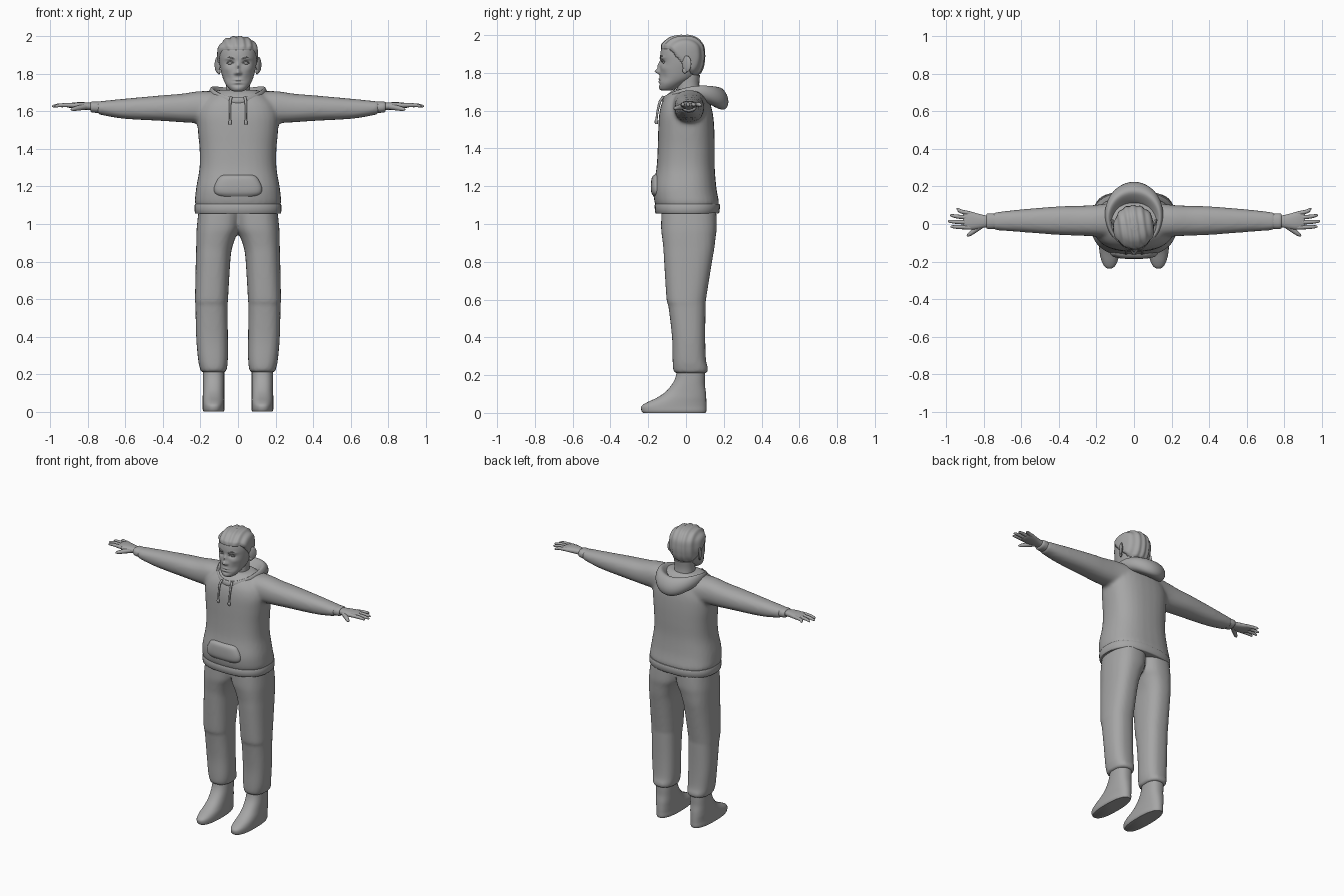
import bpy, bmesh, math
from mathutils import Vector

GREY = bpy.data.materials.new("plain grey")
GREY.diffuse_color = (0.38, 0.38, 0.38, 1)


def finish(name, bm, angle=50):
    bmesh.ops.recalc_face_normals(bm, faces=bm.faces)
    me = bpy.data.meshes.new(name)
    bm.to_mesh(me)
    bm.free()
    me.materials.append(GREY)
    ob = bpy.data.objects.new(name, me)
    bpy.context.collection.objects.link(ob)
    bpy.ops.object.select_all(action='DESELECT')
    ob.select_set(True)
    bpy.context.view_layer.objects.active = ob
    bpy.ops.object.shade_smooth_by_angle(angle=math.radians(angle))
    return ob


def spline(rows, sub):
    """Catmull-Rom through rows of numbers."""
    out = []
    for i in range(len(rows) - 1):
        p = [rows[max(i - 1, 0)], rows[i], rows[i + 1], rows[min(i + 2, len(rows) - 1)]]
        for s in range(sub):
            t = s / sub
            out.append([b + .5 * t * (c - a + t * (2*a - 5*b + 4*c - d + t * (3*(b - c) + d - a)))
                        for a, b, c, d in zip(*p)])
    return out + [list(rows[-1])]


def add_loft(bm, axis, rows, n=32, power=2.3, sub=4, flip=1):
    """Rows are (position on axis, low, high, low, high) for the other two axes."""
    rings = []
    for t, a0, a1, b0, b1 in spline(rows, sub):
        ring = []
        for i in range(n):
            c, s = math.cos(2 * math.pi * i / n), math.sin(2 * math.pi * i / n)
            u = (a0 + a1) / 2 + (a1 - a0) / 2 * math.copysign(abs(c) ** (2 / power), c)
            v = (b0 + b1) / 2 + (b1 - b0) / 2 * math.copysign(abs(s) ** (2 / power), s)
            co = (u, v, t) if axis == 'z' else (t, u, v)
            ring.append(bm.verts.new((co[0] * flip, co[1], co[2])))
        rings.append(ring)
    for r, q in zip(rings, rings[1:]):
        for i in range(n):
            bm.faces.new((r[i], r[(i + 1) % n], q[(i + 1) % n], q[i]))
    bm.faces.new(rings[0][::-1])
    bm.faces.new(rings[-1])


def loft(name, *args, **kw):
    bm = bmesh.new()
    add_loft(bm, *args, **kw)
    return finish(name, bm)


def blend(ob, size, rounds):
    """Fuse overlapping lofts into one soft skin."""
    m = ob.modifiers.new("fuse", 'REMESH')
    m.mode, m.voxel_size, m.use_smooth_shade = 'VOXEL', size, True
    m = ob.modifiers.new("soften", 'SMOOTH')
    m.factor, m.iterations = .5, rounds


def tube(name, pts):
    """Round tapering tube; points are (x, y, z, radius)."""
    cu = bpy.data.curves.new(name, 'CURVE')
    cu.dimensions, cu.bevel_depth, cu.bevel_resolution, cu.use_fill_caps = '3D', 1, 3, True
    sp = cu.splines.new('POLY')
    pts = spline(pts, 3)
    sp.points.add(len(pts) - 1)
    for p, (x, y, z, r) in zip(sp.points, pts):
        p.co, p.radius = (x, y, z, 1), r
    tmp = bpy.data.objects.new(name + "_curve", cu)
    bpy.context.collection.objects.link(tmp)
    bpy.context.view_layer.update()
    me = bpy.data.meshes.new_from_object(tmp.evaluated_get(bpy.context.evaluated_depsgraph_get()))
    bm = bmesh.new()
    bm.from_mesh(me)
    bpy.data.objects.remove(tmp)
    bpy.data.meshes.remove(me)
    bpy.data.curves.remove(cu)
    return finish(name, bm)


def ball(name, loc, scale, rot=0):
    bm = bmesh.new()
    bmesh.ops.create_uvsphere(bm, u_segments=20, v_segments=12, radius=1)
    ob = finish(name, bm)
    ob.location, ob.scale, ob.rotation_euler = loc, scale, (0, 0, rot)
    return ob


# Hoodie: trunk and both sleeves fused
bm = bmesh.new()
add_loft(bm, 'z', [(1.08, -.215, .215, -.15, .165), (1.11, -.23, .23, -.165, .175),
                   (1.15, -.228, .228, -.172, .168), (1.2, -.222, .222, -.172, .16),
                   (1.3, -.205, .205, -.156, .152), (1.4, -.205, .205, -.15, .152),
                   (1.5, -.214, .214, -.147, .15), (1.58, -.217, .217, -.142, .143),
                   (1.64, -.195, .195, -.128, .128), (1.685, -.15, .15, -.10, .11),
                   (1.715, -.10, .10, -.06, .08)], power=2.5)
SLEEVE = [(.08, -.08, .12, 1.53, 1.705), (.2, -.067, .102, 1.537, 1.708), (.3, -.062, .097, 1.542, 1.694),
          (.4, -.058, .094, 1.549, 1.686), (.6, -.043, .078, 1.56, 1.668),
          (.71, -.035, .066, 1.577, 1.657), (.75, -.032, .062, 1.587, 1.653)]
for s in (1, -1):
    add_loft(bm, 'x', SLEEVE, flip=s)
blend(finish("hoodie", bm), .011, 6)

loft("hoodie_hem", 'z', [(1.055, -.222, .222, -.155, .168), (1.06, -.23, .23, -.163, .176),
                         (1.1, -.231, .231, -.166, .18), (1.106, -.225, .225, -.16, .174)], n=48, power=2.5, sub=2)
loft("front_pocket", 'z', [(1.145, -.10, .10, -.17, -.10), (1.165, -.125, .125, -.183, -.10),
                           (1.2, -.127, .127, -.186, -.10), (1.245, -.105, .105, -.181, -.10),
                           (1.262, -.085, .085, -.165, -.10)], power=3)

# Hood lying open on the back: (half width, front y, back y, front z, side z, back z)
HOOD = [(.075, -.06, .09, 1.64, 1.65, 1.66), (.122, -.105, .15, 1.665, 1.712, 1.715),
        (.141, -.12, .185, 1.682, 1.737, 1.735), (.157, -.13, .236, 1.655, 1.712, 1.665),
        (.158, -.125, .215, 1.635, 1.68, 1.585), (.12, -.09, .13, 1.62, 1.65, 1.63)]
bm = bmesh.new()
grid = []
for i in range(32):
    a = 2 * math.pi * i / 32
    b = (1 - math.cos(a)) / 2
    grid.append([bm.verts.new((w * math.sin(a), f + (k - f) * b,
                 zf * (1 - b) * (1 - 2*b) + zs * 4*b * (1 - b) + zb * b * (2*b - 1)))
                 for w, f, k, zf, zs, zb in HOOD])
for i in range(32):
    g, h = grid[i], grid[(i + 1) % 32]
    for j in range(6):
        k = (j + 1) % 6
        bm.faces.new((g[j], g[k], h[k], h[j]))
hood = finish("hood", bm, 180)
hood.modifiers.new("round", 'SUBSURF').levels = 2

# Trousers: both legs fused at the hips
LEG = [(1.075, -.02, .21, -.13, .16), (.98, -.01, .22, -.132, .163), (.93, .012, .222, -.127, .157),
       (.87, .032, .223, -.12, .15), (.8, .041, .225, -.116, .138), (.6, .053, .229, -.103, .106),
       (.57, .055, .227, -.094, .104), (.4, .054, .223, -.074, .102), (.28, .054, .213, -.071, .106),
       (.235, .058, .204, -.069, .117), (.21, .063, .197, -.062, .112)]
bm = bmesh.new()
for s in (1, -1):
    add_loft(bm, 'z', LEG, power=2.5, flip=s)
blend(finish("trousers", bm), .011, 4)

# Feet, hands and sleeve cuffs on each side
FOOT = [(.24, .073, .187, -.045, .1), (.19, .073, .187, -.055, .1), (.15, .073, .187, -.075, .1),
        (.11, .073, .187, -.11, .105), (.08, .073, .188, -.155, .107), (.055, .072, .188, -.208, .108),
        (.035, .072, .188, -.236, .108), (.012, .072, .188, -.236, .108), (0, .077, .183, -.228, .104)]
PALM = [(.75, -.015, .045, 1.605, 1.645), (.79, -.018, .046, 1.607, 1.647), (.83, -.026, .055, 1.61, 1.649),
        (.87, -.03, .066, 1.614, 1.648), (.9, -.024, .066, 1.619, 1.643), (.912, -.016, .06, 1.624, 1.638)]
CUFF = [(.735, -.025, .055, 1.59, 1.652), (.755, -.027, .057, 1.592, 1.652),
        (.78, -.026, .056, 1.595, 1.652), (.786, -.02, .05, 1.602, 1.646)]
FINGERS = {"index": (-.018, -.014, .978), "middle": (.008, .014, .992),
           "ring": (.033, .046, .98), "little": (.055, .08, .946)}
for s, side in ((1, "left"), (-1, "right")):
    loft(side + "_foot", 'z', FOOT, power=2.4, flip=s)
    loft(side + "_cuff", 'x', CUFF, n=24, sub=2, flip=s)
    bm = bmesh.new()
    add_loft(bm, 'x', PALM, n=24, flip=s)
    finish(side + "_palm", bm, 80)
    for f, (y0, y1, x1) in FINGERS.items():
        tube(f"{side}_{f}_finger", [(s * .87, y0, 1.632, .012), (s * (.9 + x1) / 2, (y0 + y1) / 2, 1.633, .0105),
                                    (s * (x1 - .008), y1, 1.628, .007), (s * x1, y1, 1.627, .002)])
    tube(side + "_thumb", [(s * .81, -.005, 1.625, .016), (s * .85, -.035, 1.618, .014),
                           (s * .878, -.056, 1.612, .010), (s * .89, -.065, 1.61, .003)])
    # Drawstring with a thicker tip
    tube(side + "_drawstring", [(s * .036, -.118, 1.675, .007), (s * .042, -.137, 1.65, .007),
                                (s * .042, -.15, 1.6, .006), (s * .042, -.156, 1.555, .006),
                                (s * .042, -.157, 1.545, .009), (s * .042, -.157, 1.53, .008)])

# Neck and head
loft("neck", 'z', [(1.6, -.08, .08, -.06, .1), (1.68, -.068, .068, -.05, .078),
                   (1.74, -.064, .064, -.045, .07), (1.79, -.066, .066, -.04, .075)])
SKULL = [(1.706, -.02, .02, -.125, -.085), (1.714, -.04, .04, -.138, -.055), (1.74, -.063, .063, -.143, -.01),
         (1.775, -.08, .08, -.14, .05), (1.82, -.092, .092, -.138, .08), (1.86, -.099, .099, -.135, .09),
         (1.9, -.101, .101, -.136, .092), (1.94, -.096, .096, -.126, .086), (1.97, -.076, .076, -.098, .064),
         (1.985, -.05, .05, -.07, .04), (1.992, -.018, .018, -.03, .01)]
# Face relief: (x, z, width, height, push in y)
RELIEF = [(0, 1.808, .012, .012, -.026), (0, 1.838, .009, .022, -.014), (.014, 1.802, .007, .007, -.010),
          (.04, 1.857, .019, .011, .011), (.045, 1.881, .022, .007, -.006), (0, 1.768, .02, .005, -.006),
          (0, 1.753, .016, .005, -.005), (0, 1.761, .024, .0025, .004), (0, 1.74, .03, .006, .005),
          (0, 1.72, .02, .01, -.003), (.06, 1.825, .02, .015, -.004), (.055, 1.78, .018, .02, .004)]


def skull():
    b = bmesh.new()
    add_loft(b, 'z', SKULL, n=96, power=2.15, sub=8)
    return b


bm = skull()
for v in bm.verts:
    if v.co.y < -.03:
        x, z = abs(v.co.x), v.co.z
        v.co.y += sum(d * math.exp(-((x - a) / w) ** 2 - ((z - c) / h) ** 2) for a, c, w, h, d in RELIEF)
finish("head", bm, 80)

# Combed hair: upper part of the skull pushed outwards with soft locks
bm = skull()


def hairline(y):
    return 1.925 if y < -.085 else 1.925 - (y + .085) * 1.1 if y < .04 else 1.785


bmesh.ops.delete(bm, geom=[f for f in bm.faces
                           if f.calc_center_median().z < hairline(f.calc_center_median().y)], context='FACES')
bm.normal_update()
for v, n in [(v, v.normal.copy()) for v in bm.verts]:
    lift = min(1, max(.2, (v.co.z - hairline(v.co.y)) / .02))
    v.co += n * lift * (.0075 + .003 * math.sin(v.co.x * 170 + v.co.y * 25))
hair = finish("hair", bm, 80)
m = hair.modifiers.new("thickness", 'SOLIDIFY')
m.thickness, m.offset = .008, -1

# Ears, eyes, eyebrows
for s, side in ((1, "left"), (-1, "right")):
    ball(side + "_ear", (s * .109, .004, 1.848), (.010, .027, .043), -s * .5)
    ball(side + "_ear_lobe", (s * .102, -.006, 1.813), (.008, .014, .016), -s * .4)
    ball(side + "_eye", (s * .041, -.109, 1.857), (.017, .017, .0095))
    tube(side + "_eyebrow", [(s * .02, -.137, 1.879, .003), (s * .045, -.129, 1.888, .004),
                             (s * .07, -.105, 1.88, .002)])
    tube(side + "_eyelid", [(s * .022, -.127, 1.858, .002), (s * .041, -.127, 1.867, .003),
                            (s * .06, -.114, 1.858, .002)])
